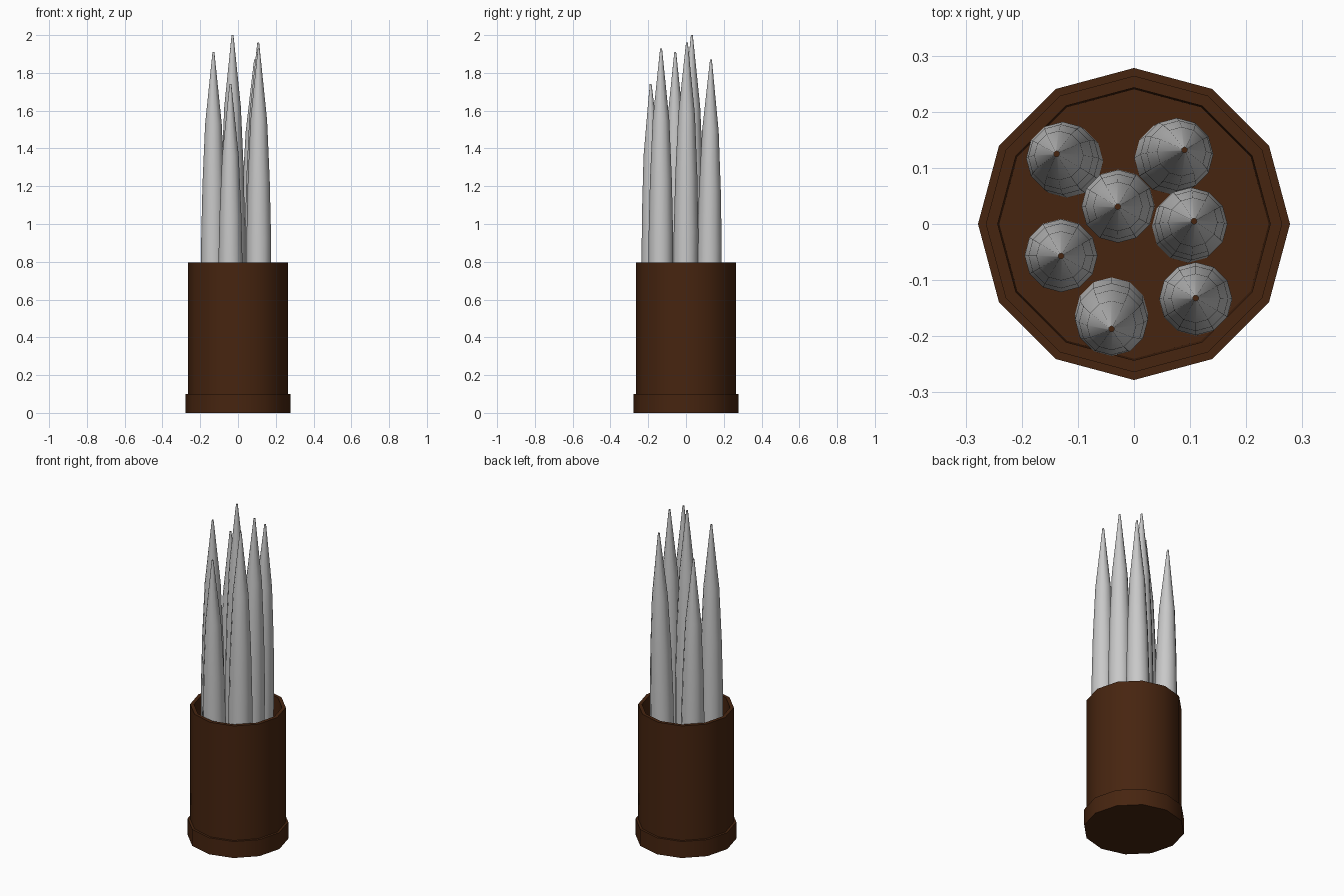
import bpy, bmesh, math
from mathutils import Vector

cube = bpy.data.objects.get("Cube")
if cube:
    bpy.data.objects.remove(cube)

SIDES = 12
FLOOR = 0.1


def material(name, color):
    m = bpy.data.materials.new(name)
    m.use_nodes = True
    m.diffuse_color = color
    m.node_tree.nodes["Principled BSDF"].inputs["Base Color"].default_value = color
    return m


def lathe(name, rings, mat, cap_start=False, cap_end=False):
    """Skin a series of (centre, radius) rings."""
    bm = bmesh.new()
    loops = []
    for centre, r in rings:
        loops.append([bm.verts.new(centre + Vector((r * math.cos(a), r * math.sin(a), 0)))
                      for a in (math.tau * i / SIDES for i in range(SIDES))])
    for low, high in zip(loops, loops[1:]):
        for i in range(SIDES):
            j = (i + 1) % SIDES
            bm.faces.new((low[i], low[j], high[j], high[i]))
    if cap_start:
        bm.faces.new(loops[0][::-1])
    if cap_end:
        bm.faces.new(loops[-1])
    mesh = bpy.data.meshes.new(name)
    bm.to_mesh(mesh)
    bm.free()
    mesh.materials.append(mat)
    obj = bpy.data.objects.new(name, mesh)
    bpy.context.collection.objects.link(obj)
    bpy.ops.object.select_all(action="DESELECT")
    obj.select_set(True)
    bpy.context.view_layer.objects.active = obj
    bpy.ops.object.shade_smooth_by_angle(angle=math.radians(35))
    return obj


brown = material("dark_brown", (0.062, 0.018, 0.005, 1))
grey = material("light_grey", (0.58, 0.58, 0.58, 1))

# Hollow holder: foot, outer wall, rim, inner wall and floor
profile = [(0, 0.278), (0.1, 0.278), (0.1, 0.264), (0.795, 0.264),
           (0.795, 0.243), (FLOOR, 0.24)]
lathe("holder", [(Vector((0, 0, z)), r) for z, r in profile], brown, True, True)

# Tapered spikes: foot centre on the floor, then the tip
spikes = [
    ((-0.13, -0.056), (-0.13, -0.057, 1.91)),
    ((-0.028, 0.032), (-0.029, 0.031, 2.0)),
    ((-0.04, -0.160), (-0.04, -0.187, 1.74)),
    ((0.097, -0.004), (0.107, 0.005, 1.96)),
    ((0.11, -0.134), (0.11, -0.132, 1.93)),
    ((0.066, 0.118), (0.09, 0.132, 1.87)),
    ((-0.12, 0.112), (-0.138, 0.125, 1.77)),
]
# Distance below the tip and radius there
taper = [(1.0, 0.065), (0.7, 0.058), (0.38, 0.044), (0, 0.005)]
for n, (foot, tip) in enumerate(spikes, 1):
    foot, tip = Vector((*foot, FLOOR)), Vector(tip)
    length = tip.z - foot.z
    rings = [(foot, 0.065)]
    rings += [(tip.lerp(foot, drop / length), r) for drop, r in taper]
    lathe(f"spike_{n}", rings, grey)
